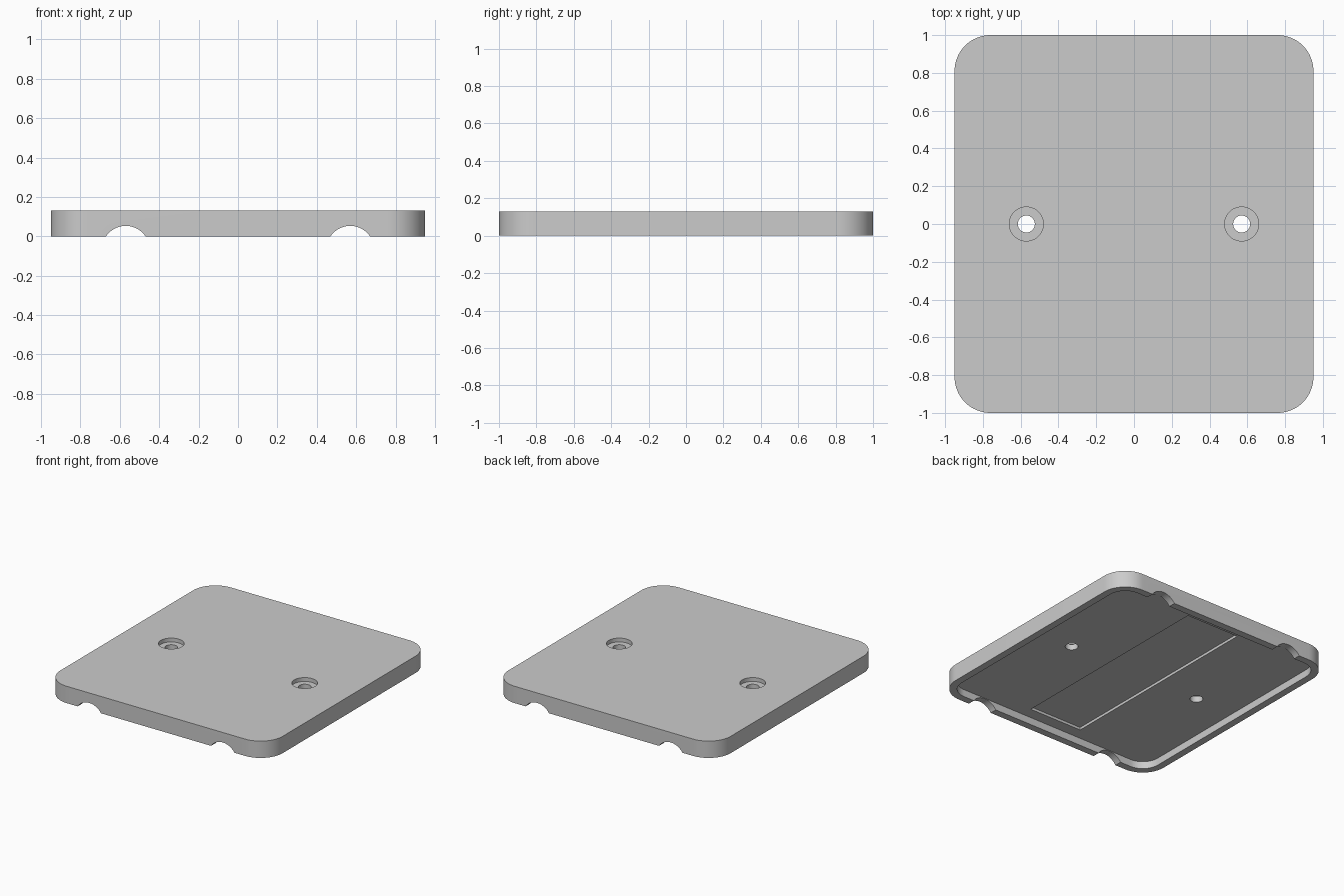
import bpy
import bmesh
import math

cube = bpy.data.objects.get("Cube")
if cube:
    bpy.data.objects.remove(cube, do_unlink=True)

HEIGHT = 0.13
RECESS = 0.056          # depth of the hollow underside
RIM = 0.055             # width of the rim around it
HOLE_X = 0.57

grey = bpy.data.materials.new("light grey")
grey.use_nodes = True
colour = (0.6, 0.6, 0.6, 1)
grey.diffuse_color = colour
grey.node_tree.nodes["Principled BSDF"].inputs["Base Color"].default_value = colour


def prism(name, outline, z0, z1):
    """Extrude a flat outline from z0 to z1."""
    bm = bmesh.new()
    face = bm.faces.new([bm.verts.new((x, y, z0)) for x, y in outline])
    top = bmesh.ops.extrude_face_region(bm, geom=[face])["geom"]
    verts = [v for v in top if isinstance(v, bmesh.types.BMVert)]
    bmesh.ops.translate(bm, vec=(0, 0, z1 - z0), verts=verts)
    bmesh.ops.recalc_face_normals(bm, faces=bm.faces)
    mesh = bpy.data.meshes.new(name)
    bm.to_mesh(mesh)
    bm.free()
    mesh.materials.append(grey)
    obj = bpy.data.objects.new(name, mesh)
    bpy.context.collection.objects.link(obj)
    return obj


def rounded(hx, hy, r, steps=16):
    points = []
    for quarter, (sx, sy) in enumerate([(1, 1), (-1, 1), (-1, -1), (1, -1)]):
        for i in range(steps + 1):
            a = math.pi / 2 * (quarter + i / steps)
            points.append((sx * (hx - r) + r * math.cos(a),
                           sy * (hy - r) + r * math.sin(a)))
    return points


def circle(cx, r, steps=48):
    return [(cx + r * math.cos(math.tau * i / steps),
             r * math.sin(math.tau * i / steps)) for i in range(steps)]


def cut(target, cutter):
    cutter.hide_render = True
    mod = target.modifiers.new("cut", 'BOOLEAN')
    mod.operation = 'DIFFERENCE'
    mod.solver = 'EXACT'
    mod.object = cutter
    bpy.context.view_layer.objects.active = target
    bpy.ops.object.modifier_apply(modifier=mod.name)
    bpy.data.objects.remove(cutter, do_unlink=True)


# Plate with rounded corners
plate = prism("cover_plate", rounded(0.95, 1.0, 0.19), 0, HEIGHT)

# Hollow underside and the shallow rectangular pocket in its floor
cut(plate, prism("underside_cutter",
                 rounded(0.95 - RIM, 1.0 - RIM, 0.19 - RIM), -0.1, RECESS))
pocket = [(-0.225, -0.855), (0.225, -0.855), (0.225, 0.855), (-0.225, 0.855)]
cut(plate, prism("pocket_cutter", pocket, -0.1, RECESS + 0.02))

for side in (-1, 1):
    # Counterbored screw hole
    cut(plate, prism("hole_cutter", circle(side * HOLE_X, 0.045), -0.1, 0.3))
    cut(plate, prism("counterbore_cutter", circle(side * HOLE_X, 0.09), 0.1, 0.3))
    # Arched notches through the front and back rims
    for end in (-1, 1):
        notch = prism("notch_cutter", circle(0, 0.121, 64), -0.08, 0.08)
        notch.rotation_euler.x = math.pi / 2
        notch.location = (side * HOLE_X, end * 0.98, -0.068)
        bpy.context.view_layer.update()
        cut(plate, notch)

bpy.ops.object.select_all(action='DESELECT')
plate.select_set(True)
bpy.context.view_layer.objects.active = plate
bpy.ops.object.shade_smooth_by_angle(angle=math.radians(30))
